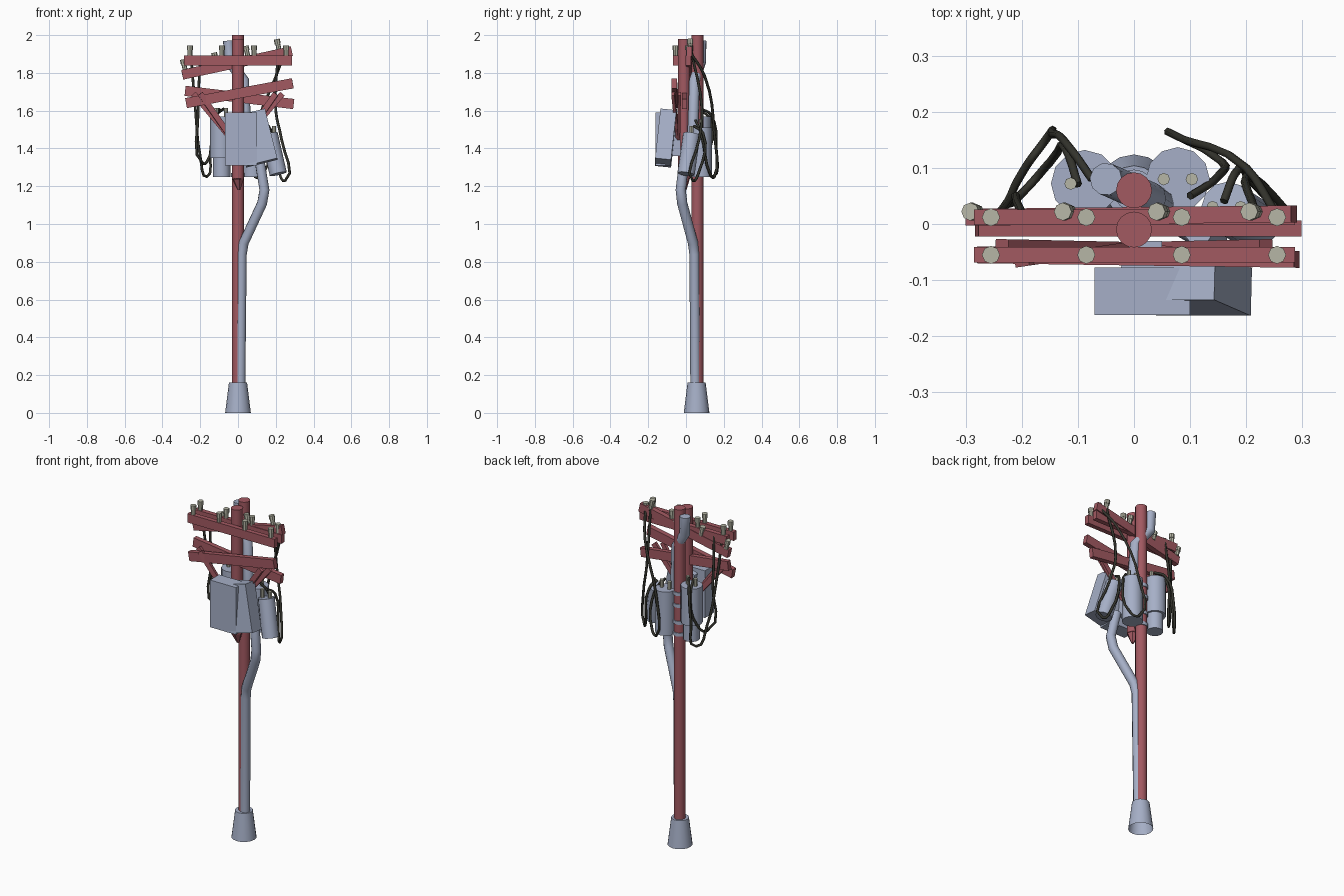
import bpy, bmesh
from math import radians, atan2
from mathutils import Vector, Euler

cube = bpy.data.objects.get("Cube")
if cube:
    bpy.data.objects.remove(cube)


def material(name, rgb):
    m = bpy.data.materials.new(name)
    m.use_nodes = True
    m.diffuse_color = (*rgb, 1)
    m.node_tree.nodes["Principled BSDF"].inputs["Base Color"].default_value = (*rgb, 1)
    return m


WOOD = material("red wood", (0.36, 0.10, 0.12))
METAL = material("blue grey metal", (0.38, 0.43, 0.57))
CERAMIC = material("pale ceramic", (0.47, 0.47, 0.38))
RUBBER = material("black rubber", (0.034, 0.034, 0.026))


def finish(bm, name, mat, smooth=False):
    mesh = bpy.data.meshes.new(name)
    bm.to_mesh(mesh)
    bm.free()
    mesh.materials.append(mat)
    ob = bpy.data.objects.new(name, mesh)
    bpy.context.collection.objects.link(ob)
    if smooth:
        bpy.ops.object.select_all(action='DESELECT')
        ob.select_set(True)
        bpy.context.view_layer.objects.active = ob
        bpy.ops.object.shade_smooth_by_angle(angle=radians(40))
    return ob


def rod(name, a, b, r1, mat, r2=None, sides=16, smooth=True, open_bottom=False):
    """Cylinder or cone running from point a to point b."""
    a, b = Vector(a), Vector(b)
    axis = b - a
    bm = bmesh.new()
    bmesh.ops.create_cone(bm, cap_ends=True, segments=sides, radius1=r1,
                          radius2=r1 if r2 is None else r2, depth=axis.length)
    if open_bottom:
        low = [f for f in bm.faces if f.normal.z < -0.9]
        bmesh.ops.delete(bm, geom=low, context='FACES_ONLY')
    ob = finish(bm, name, mat, smooth)
    ob.location = (a + b) / 2
    ob.rotation_euler = axis.to_track_quat('Z', 'Y').to_euler()
    return ob


def box(name, centre, size, mat, rot=(0, 0, 0)):
    bm = bmesh.new()
    bmesh.ops.create_cube(bm, size=1)
    bmesh.ops.scale(bm, vec=size, verts=bm.verts)
    ob = finish(bm, name, mat)
    ob.location = centre
    ob.rotation_euler = [radians(v) for v in rot]
    return ob


def board(name, a, b, depth, height):
    """Timber board between two points, kept upright."""
    a, b = Vector(a), Vector(b)
    d = b - a
    ob = box(name, (a + b) / 2, (d.length, depth, height), WOOD)
    ob.rotation_euler = Euler((0, -atan2(d.z, Vector(d.xy).length), atan2(d.y, d.x)))
    return ob


def tube(name, points, radius, mat, smooth_path=False):
    cu = bpy.data.curves.new(name, 'CURVE')
    cu.dimensions = '3D'
    cu.bevel_depth = radius
    cu.bevel_resolution = 1 if smooth_path else 3
    cu.resolution_u = 4
    cu.use_fill_caps = True
    if smooth_path:
        sp = cu.splines.new('BEZIER')
        sp.bezier_points.add(len(points) - 1)
        for bp, p in zip(sp.bezier_points, points):
            bp.co = p
            bp.handle_left_type = bp.handle_right_type = 'AUTO'
    else:
        sp = cu.splines.new('POLY')
        sp.points.add(len(points) - 1)
        for sp_pt, p in zip(sp.points, points):
            sp_pt.co = (*p, 1)
    cu.materials.append(mat)
    ob = bpy.data.objects.new(name, cu)
    bpy.context.collection.objects.link(ob)
    return ob


# Base and poles
rod("base_socket", (0, 0.056, 0), (0, 0.056, 0.16), 0.068, METAL, 0.048, open_bottom=True)
rod("main_pole", (0, 0.06, 0.1), (0, 0.06, 2), 0.032, WOOD)
rod("short_pole", (0, -0.01, 1.24), (0, -0.01, 1.98), 0.032, WOOD)
rod("short_pole_splinter", (0.005, -0.005, 1.18), (0, -0.01, 1.24), 0.008, WOOD, 0.032, 6, False)

# Steel straps around the main pole
for z in (1.25, 1.32, 1.42, 1.49):
    rod("pole_strap", (0, 0.06, z), (0, 0.06, z + 0.02), 0.037, METAL)

# Conduits
tube("lower_conduit", [(0.012, 0.05, 0.12), (0.02, 0.045, 0.84), (0.03, 0.037, 0.9),
                       (0.128, -0.02, 1.11), (0.14, -0.028, 1.18), (0.115, -0.01, 1.33)],
     0.027, METAL)
tube("upper_conduit", [(-0.05, 0.08, 1.97), (-0.045, 0.078, 1.86), (0.03, 0.045, 1.76),
                       (0.045, 0.035, 1.45)], 0.029, METAL)


def insulators(centres, tilt=0.0):
    for x, y, z in centres:
        rod("insulator", (x, y, z), (x - tilt * 0.035, y, z + 0.035), 0.013, CERAMIC, sides=8, smooth=False)
        rod("insulator_cap", (x - tilt * 0.03, y, z + 0.03),
            (x - tilt * 0.055, y, z + 0.055), 0.016, CERAMIC, sides=8, smooth=False)


# Upper crossarms with insulators
spots = [-0.255, -0.085, 0.085, 0.255]
for label, y in (("front", -0.055), ("rear", 0.012)):
    board(f"upper_{label}_crossarm", (-0.285, y, 1.865), (0.287, y, 1.865), 0.028, 0.052)
    insulators([(x, y, 1.89) for x in spots])
board("upper_tilted_crossarm", (-0.295, 0.012, 1.79), (0.285, 0.018, 1.915), 0.03, 0.052)
insulators([(x, 0.022, 1.877 + 0.216 * x) for x in (-0.28, -0.115, 0.052, 0.217)], 0.22)

# Lower crossarms
board("lower_front_crossarm", (-0.275, -0.055, 1.64), (0.29, -0.063, 1.745), 0.03, 0.054)
board("lower_rear_crossarm", (-0.28, -0.008, 1.705), (0.295, -0.008, 1.635), 0.028, 0.054)

# Diagonal braces
for side in (-1, 1):
    for y, reach in ((-0.068, 0.2), (-0.035, 0.235)):
        board("diagonal_brace", (0.01 * side, -0.04, 1.42),
              (reach * side, y, 1.69), 0.016, 0.03)

# Equipment boxes
box("front_cabinet", (0.015, -0.12, 1.45), (0.17, 0.085, 0.28), METAL)
box("tilted_cabinet", (0.093, -0.107, 1.455), (0.172, 0.085, 0.272), METAL, (-6, -14, 0))
box("cabinet_bracket", (0.02, -0.06, 1.45), (0.06, 0.06, 0.18), METAL)

# Transformer cans
rod("left_transformer", (-0.088, 0.072, 1.35), (-0.088, 0.072, 1.57), 0.06, METAL, sides=12)
rod("left_transformer_foot", (-0.086, 0.072, 1.25), (-0.086, 0.072, 1.36), 0.046, METAL, sides=12)
rod("right_transformer", (0.078, 0.08, 1.25), (0.078, 0.08, 1.51), 0.057, METAL, sides=12)
rod("tilted_transformer", (0.213, 0.0, 1.265), (0.165, 0.03, 1.475), 0.046, METAL, sides=12)
for x, y, z in ((-0.088, 0.072, 1.57), (0.078, 0.08, 1.51), (0.165, 0.03, 1.475)):
    for dx in (-0.025, 0.025):
        rod("transformer_bushing", (x + dx, y, z - 0.01), (x + dx, y, z + 0.045),
            0.011, CERAMIC, sides=8, smooth=False)

# Hanging cables
cables = {
    "left_outer_cable": [(-0.25, 0.01, 1.91), (-0.225, 0.04, 1.6), (-0.2, 0.09, 1.36),
                         (-0.165, 0.14, 1.25), (-0.145, 0.16, 1.4), (-0.11, 0.13, 1.58),
                         (-0.075, 0.08, 1.61)],
    "left_inner_cable": [(-0.2, 0.02, 1.87), (-0.21, 0.05, 1.6), (-0.185, 0.07, 1.32),
                         (-0.15, 0.11, 1.36), (-0.12, 0.13, 1.55), (-0.1, 0.07, 1.61)],
    "right_outer_cable": [(0.255, 0.015, 1.92), (0.2, 0.1, 1.78), (0.09, 0.15, 1.48),
                          (0.09, 0.15, 1.25), (0.13, 0.13, 1.26), (0.145, 0.08, 1.48),
                          (0.1, 0.05, 1.55)],
    "right_inner_cable": [(0.215, 0.025, 1.93), (0.2, 0.085, 1.6), (0.23, 0.07, 1.45),
                          (0.25, 0.035, 1.23), (0.215, 0.07, 1.28), (0.18, 0.09, 1.48),
                          (0.16, 0.04, 1.52)],
}
for name, path in cables.items():
    tube(name, path, 0.0075, RUBBER, True)
